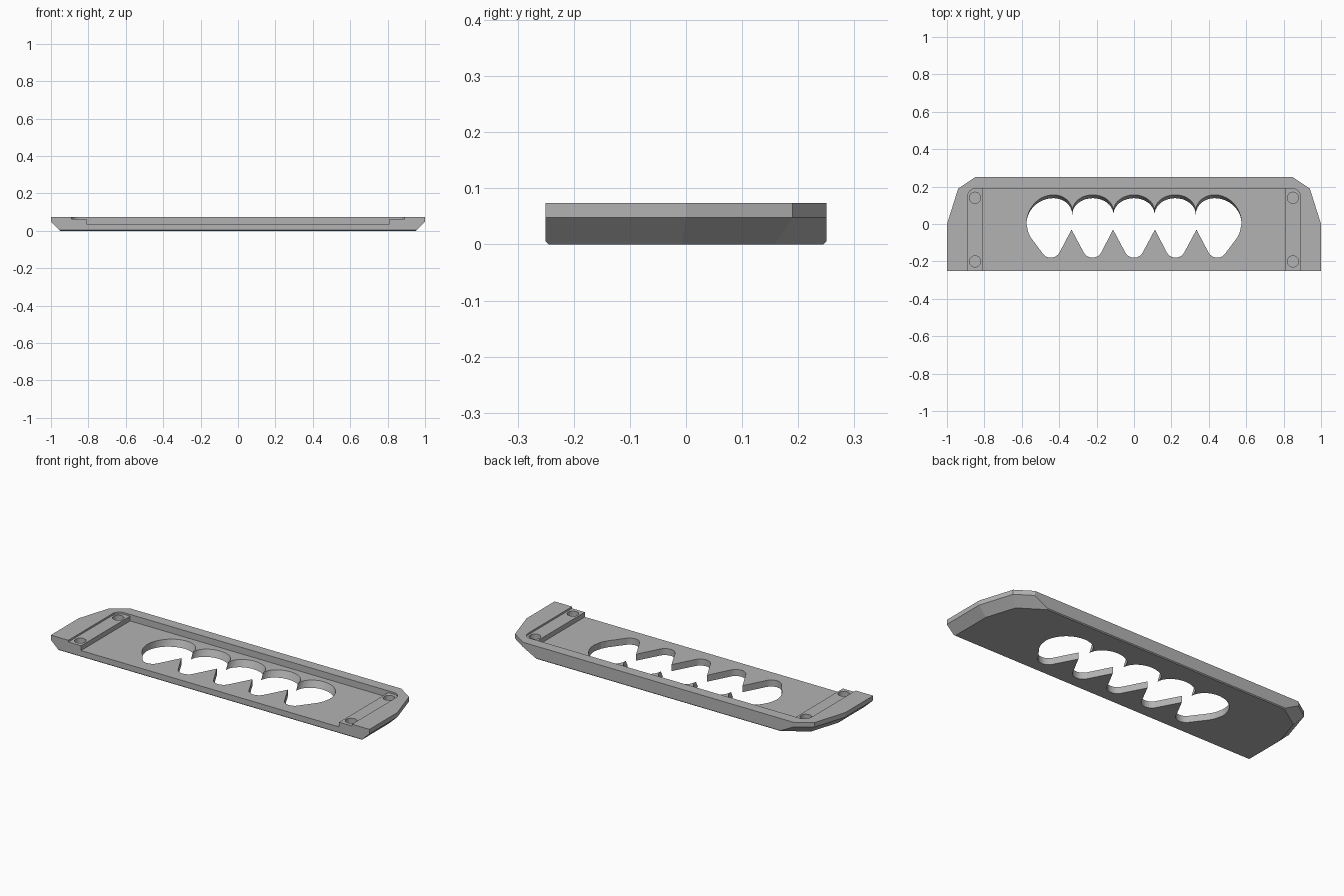
import bpy, bmesh
from math import cos, sin, pi, radians

cube = bpy.data.objects.get("Cube")
if cube:
    bpy.data.objects.remove(cube, do_unlink=True)

grey = bpy.data.materials.new("plain grey")
grey.use_nodes = True
colour = (0.45, 0.45, 0.45, 1)
grey.diffuse_color = colour
grey.node_tree.nodes["Principled BSDF"].inputs["Base Color"].default_value = colour


def loft(name, rings):
    """Closed solid through rings of matching (x, y) points, given as (z, points)."""
    bm = bmesh.new()
    loops = [[bm.verts.new((x, y, z)) for x, y in pts] for z, pts in rings]
    n = len(loops[0])
    for a, b in zip(loops, loops[1:]):
        for i in range(n):
            j = (i + 1) % n
            bm.faces.new((a[i], a[j], b[j], b[i]))
    bm.faces.new(loops[0][::-1])
    bm.faces.new(loops[-1])
    bmesh.ops.recalc_face_normals(bm, faces=bm.faces)
    mesh = bpy.data.meshes.new(name)
    bm.to_mesh(mesh)
    bm.free()
    mesh.materials.append(grey)
    obj = bpy.data.objects.new(name, mesh)
    bpy.context.collection.objects.link(obj)
    return obj


def mirrored(half):
    """Add the left-right reflection of a right-hand outline."""
    return half + [(-x, y) for x, y in reversed(half) if abs(x) > 1e-6]


def arc(cx, cy, rx, ry, start, end, steps):
    angles = [radians(start + (end - start) * i / steps) for i in range(steps + 1)]
    return [(cx + rx * cos(a), cy + ry * sin(a)) for a in angles]


def cut(target, cutter):
    cutter.hide_render = True
    mod = target.modifiers.new(cutter.name, "BOOLEAN")
    mod.operation, mod.solver, mod.object = "DIFFERENCE", "EXACT", cutter
    bpy.context.view_layer.objects.active = target
    bpy.ops.object.modifier_apply(modifier=mod.name)
    bpy.data.objects.remove(cutter, do_unlink=True)


# Plate body: tapered ends, bevelled underneath
def body_ring(inset, y):
    pts = [(1, 0), (0.94, 0.19), (0.85, 0.25)]
    lines = [(1, 0, 1 - inset)]
    for (x0, y0), (x1, y1) in zip(pts, pts[1:]):
        nx, ny = y1 - y0, x0 - x1
        size = (nx * nx + ny * ny) ** 0.5
        nx, ny = nx / size, ny / size
        lines.append((nx, ny, nx * x0 + ny * y0 - inset))
    lines.append((0, 1, y))
    half = [(1 - inset, -y)]
    for (a, b, c), (d, e, f) in zip(lines, lines[1:]):
        det = a * e - b * d
        half.append(((c * e - b * f) / det, (a * f - c * d) / det))
    return mirrored(half)


plate = loft("plate", [(0, body_ring(0.05, 0.245)),
                       (0.005, body_ring(0.045, 0.25)),
                       (0.048, body_ring(0, 0.25)),
                       (0.074, body_ring(0, 0.25))])

# Main recess, open at the front
recess = mirrored([(0.81, -0.3), (0.81, 0.19)])
cut(plate, loft("recess_cutter", [(0.037, recess), (0.1, recess)]))

# Shallow ledges with rounded back corners
ledge = mirrored([(0.89, -0.3)] + arc(0.845, 0.145, 0.045, 0.045, 0, 90, 8))
cut(plate, loft("ledge_cutter", [(0.064, ledge), (0.1, ledge)]))

# Round sockets in the ledges
for x in (-0.85, 0.85):
    for y in (-0.2, 0.14):
        socket = arc(x, y, 0.03, 0.03, 0, 348.75, 31)
        cut(plate, loft("socket_cutter", [(0.03, socket), (0.1, socket)]))


# Scalloped, toothed opening; the back wall leans backwards
def opening_ring(z):
    lean = 0.018 * z / 0.037
    base = 0.05 + lean
    half = []
    for cx in (0, 0.222, 0.445):  # valleys between teeth
        half += arc(cx, -0.13, 0.052, 0.05, 270 if cx == 0 else 208, 332, 10)
        if cx < 0.4:
            half.append((cx + 0.112, -0.03))
    half += [(0.55, -0.075), (0.565, -0.045)]
    half += arc(0.43, 0, 0.145, 0.138 + lean, 0, 90, 14)
    half += arc(0.43, base, 0.1, 0.088, 90, 180, 10)[1:]
    half += arc(0.22, base, 0.11, 0.088, 0, 180, 20)[1:]
    half += arc(0, base, 0.11, 0.088, 0, 90, 10)[1:]
    return mirrored(half)


cut(plate, loft("opening_cutter", [(-0.02, opening_ring(-0.02)),
                                   (0.06, opening_ring(0.06))]))
